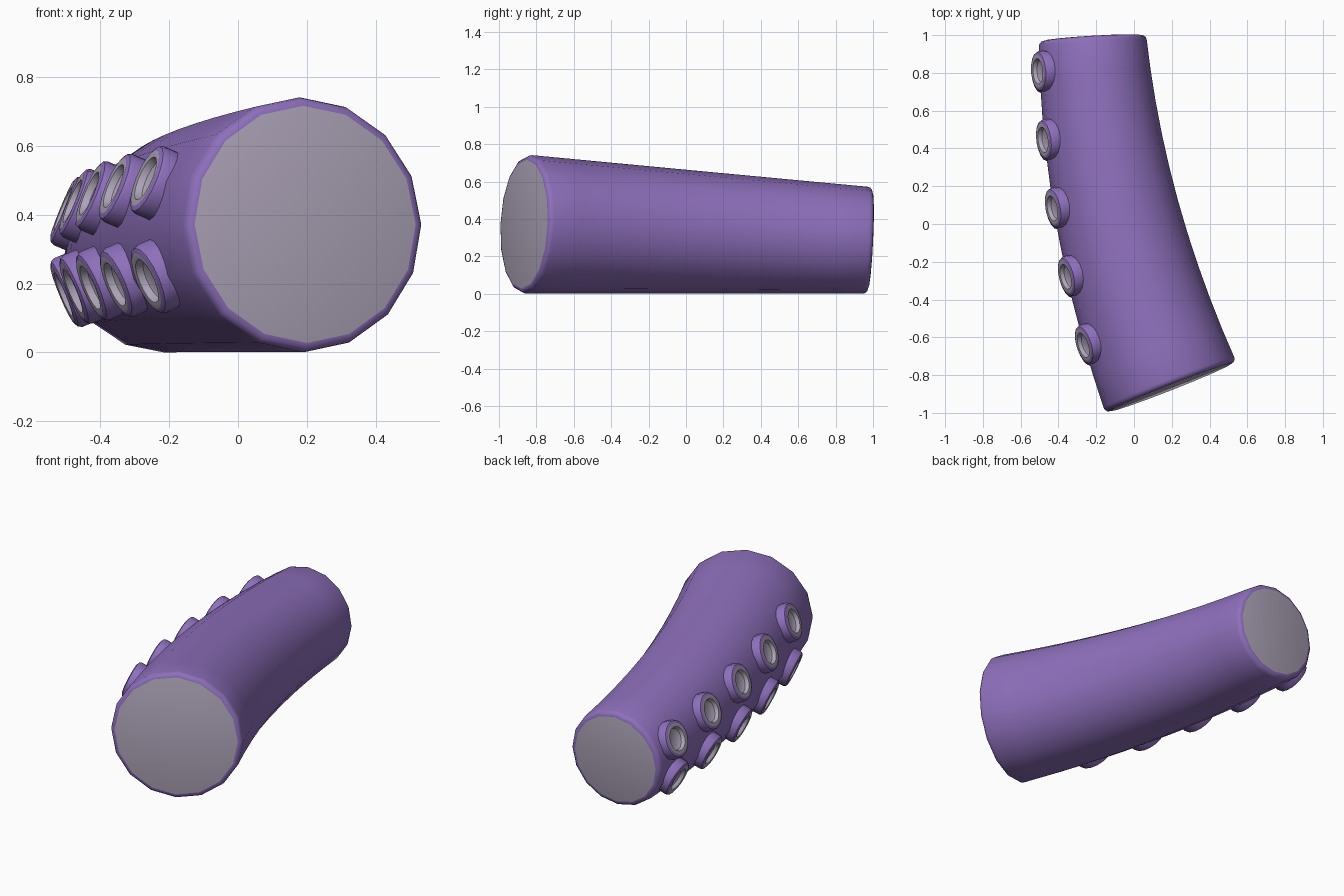
import bpy, bmesh, math
from mathutils import Vector

if "Cube" in bpy.data.objects:
    bpy.data.objects.remove(bpy.data.objects["Cube"])

SIDES = 16
R0, R1 = 0.372, 0.285          # tube radius at the front and back end


def material(name, rgb):
    m = bpy.data.materials.new(name)
    m.diffuse_color = (*rgb, 1)
    m.use_nodes = True
    m.node_tree.nodes["Principled BSDF"].inputs["Base Color"].default_value = m.diffuse_color
    return m


purple = material("purple skin", (0.27, 0.16, 0.50))
grey = material("pale grey flesh", (0.42, 0.37, 0.48))


def radius(t):
    return R0 + (R1 - R0) * t


# Centre line: a gentle quadratic curve resting on the ground
P0, P1, P2 = Vector((0.195, -0.865)), Vector((-0.164, 0.05)), Vector((-0.22, 0.985))


def frame(t):
    p = P0 * (1 - t) ** 2 + P1 * 2 * t * (1 - t) + P2 * t * t
    d = (P1 - P0) * 2 * (1 - t) + (P2 - P1) * 2 * t
    tangent = Vector((d.x, d.y, R1 - R0)).normalized()
    side = tangent.cross(Vector((0, 0, 1))).normalized()
    up = side.cross(tangent)
    return Vector((p.x, p.y, radius(t))), tangent, side, up


def skin(name, rings, grey_from, both_ends):
    """Join rings of points; bands with index >= grey_from are grey."""
    bm = bmesh.new()
    loops = [[bm.verts.new(p) for p in ring] for ring in rings]
    for k in range(len(loops) - 1):
        a, b = loops[k], loops[k + 1]
        for i in range(len(a)):
            j = (i + 1) % len(a)
            f = bm.faces.new((a[i], a[j], b[j], b[i]))
            f.material_index = int(k >= grey_from)
    bm.faces.new(loops[-1]).material_index = 1
    if both_ends:
        bm.faces.new(loops[0][::-1]).material_index = 1
    bmesh.ops.recalc_face_normals(bm, faces=bm.faces)
    me = bpy.data.meshes.new(name)
    bm.to_mesh(me)
    bm.free()
    me.materials.append(purple)
    me.materials.append(grey)
    ob = bpy.data.objects.new(name, me)
    bpy.context.collection.objects.link(ob)
    bpy.ops.object.select_all(action='DESELECT')
    ob.select_set(True)
    bpy.context.view_layer.objects.active = ob
    bpy.ops.object.shade_smooth_by_angle(angle=math.radians(40))
    return ob


def circle(centre, u, v, r, n=SIDES):
    return [centre + (u * math.cos(a) + v * math.sin(a)) * r
            for a in (2 * math.pi * i / n for i in range(n))]


# Tentacle body: tapered tube with rounded rims and grey cut ends
B, LENGTH = 0.027, 1.9
rim = [(B * (1 - math.cos(a)) / LENGTH, B * (1 - math.sin(a)))
       for a in (0, math.pi / 6, math.pi / 3, math.pi / 2)]
stations = rim + [(i / 10, 0) for i in range(1, 10)] + [(1 - t, s) for t, s in reversed(rim)]
rings = []
for t, shrink in stations:
    c, _, side, up = frame(t)
    rings.append(circle(c, side, up, radius(t) - shrink))
skin("tentacle_body", rings, 99, True)

# Suckers: two rows of five cups along the outer side of the bend
# profile points are (radius, height above the skin)
profile = [(0.108, -0.04), (0.108, 0.018), (0.102, 0.030), (0.088, 0.036),
           (0.068, 0.034), (0.060, 0.014), (0.045, 0.006)]
for row, angle in (("upper", 22.5), ("lower", -22.5)):
    for i in range(5):
        t = 0.18 + 0.184 * i
        c, tangent, side, up = frame(t)
        a = math.radians(angle)
        normal = -side * math.cos(a) + up * math.sin(a)
        across = normal.cross(tangent)
        base = c + normal * radius(t)
        cup = [circle(base + normal * h, tangent, across, r) for r, h in profile]
        skin(f"{row}_sucker_{i + 1}", cup, 3, False)
